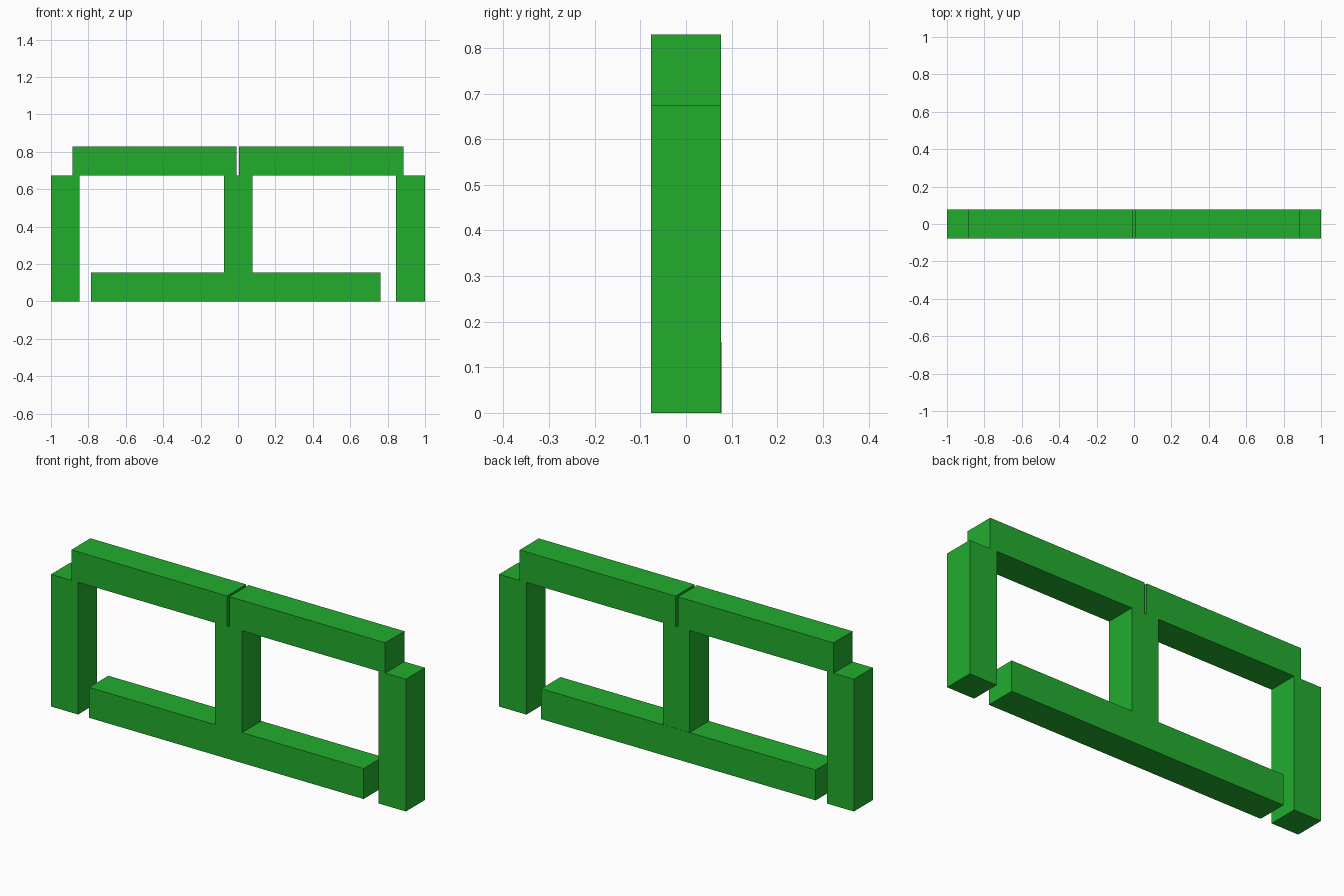
import bpy
import bmesh
from mathutils import Vector

if "Cube" in bpy.data.objects:
    bpy.data.objects.remove(bpy.data.objects["Cube"])

green = bpy.data.materials.new("green")
green.diffuse_color = (0.016, 0.42, 0.027, 1)
green.use_nodes = True
green.node_tree.nodes["Principled BSDF"].inputs["Base Color"].default_value = green.diffuse_color


def block(name, x0, x1, z0, z1, y0=-0.077, y1=0.077):
    """Axis-aligned block between the given limits."""
    bm = bmesh.new()
    bmesh.ops.create_cube(bm, size=1)
    bmesh.ops.scale(bm, vec=Vector((x1 - x0, y1 - y0, z1 - z0)), verts=bm.verts)
    mesh = bpy.data.meshes.new(name)
    bm.to_mesh(mesh)
    bm.free()
    mesh.materials.append(green)
    obj = bpy.data.objects.new(name, mesh)
    obj.location = ((x0 + x1) / 2, (y0 + y1) / 2, (z0 + z1) / 2)
    bpy.context.collection.objects.link(obj)
    return obj


BEAM = 0.155      # thickness of the lying beams
POST_TOP = 0.674  # height of the standing posts
TOP = 0.829

# Bottom beam, lying on the ground
block("bottom_beam", -0.786, 0.762, 0, BEAM, -0.077, 0.078)

# Three standing posts, the middle one on the bottom beam
block("left_post", -1.0, -0.848, 0, POST_TOP)
block("right_post", 0.846, 1.0, 0, POST_TOP)
block("middle_post", -0.075, 0.077, BEAM, POST_TOP)

# Two top beams with a narrow gap between them
block("left_top_beam", -0.886, -0.008, POST_TOP, TOP)
block("right_top_beam", 0.005, 0.884, POST_TOP, TOP)
